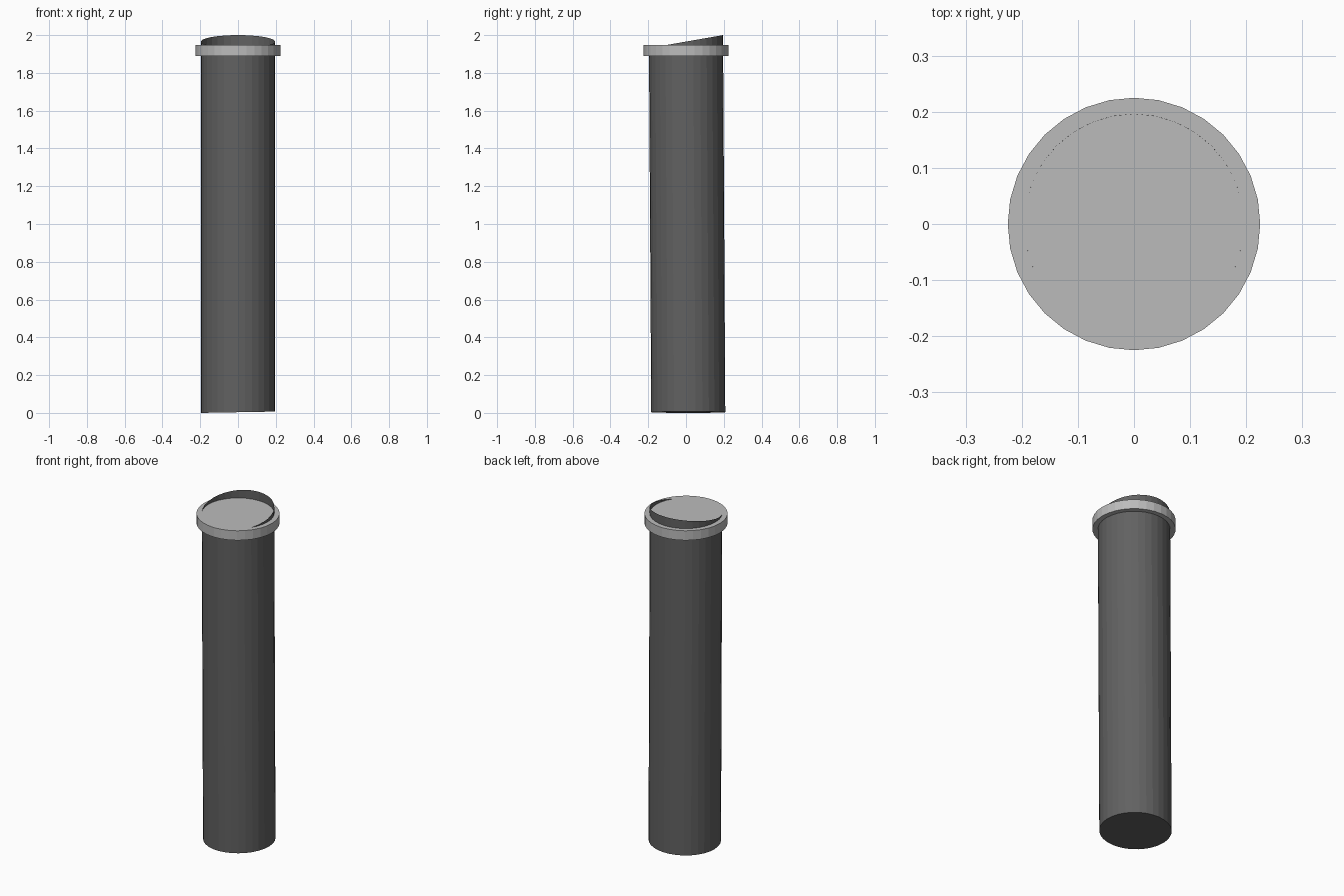
import bpy
import bmesh

SIDES = 32
TUBE_RADIUS = 0.196
TOTAL_HEIGHT = 2.0

cube = bpy.data.objects.get("Cube")
if cube:
    bpy.data.objects.remove(cube, do_unlink=True)


def make_material(name, value):
    mat = bpy.data.materials.new(name)
    mat.use_nodes = True
    colour = (value, value, value, 1.0)
    mat.diffuse_color = colour
    mat.node_tree.nodes["Principled BSDF"].inputs["Base Color"].default_value = colour
    return mat


def make_cylinder(name, radius, bottom, top, material):
    """Upright faceted cylinder; returns the object and its open bmesh."""
    bm = bmesh.new()
    bmesh.ops.create_cone(bm, cap_ends=True, segments=SIDES, radius1=radius,
                          radius2=radius, depth=top - bottom)
    bmesh.ops.translate(bm, verts=bm.verts, vec=(0, 0, (top + bottom) / 2))
    mesh = bpy.data.meshes.new(name)
    mesh.materials.append(material)
    obj = bpy.data.objects.new(name, mesh)
    bpy.context.collection.objects.link(obj)
    return obj, bm


def finish(obj, bm):
    bm.to_mesh(obj.data)
    bm.free()


dark_grey = make_material("dark grey", 0.12)
light_grey = make_material("light grey", 0.5)

# Tube: thin shell, open slanted mouth, slightly leaning foot
tube, bm = make_cylinder("tube", TUBE_RADIUS, 0, TOTAL_HEIGHT, dark_grey)
top_cap = [f for f in bm.faces if f.normal.z > 0.9]
bmesh.ops.delete(bm, geom=top_cap, context="FACES_ONLY")
for v in bm.verts:
    if v.co.z > 1:
        v.co.z -= 0.175 * (TUBE_RADIUS - v.co.y)
    else:
        v.co.z += 0.018 * (TUBE_RADIUS + v.co.x)
        v.co.y += 0.012
finish(tube, bm)

# Collar: solid disc closing the mouth of the tube
collar, bm = make_cylinder("collar", 0.225, 1.89, 1.947, light_grey)
finish(collar, bm)
